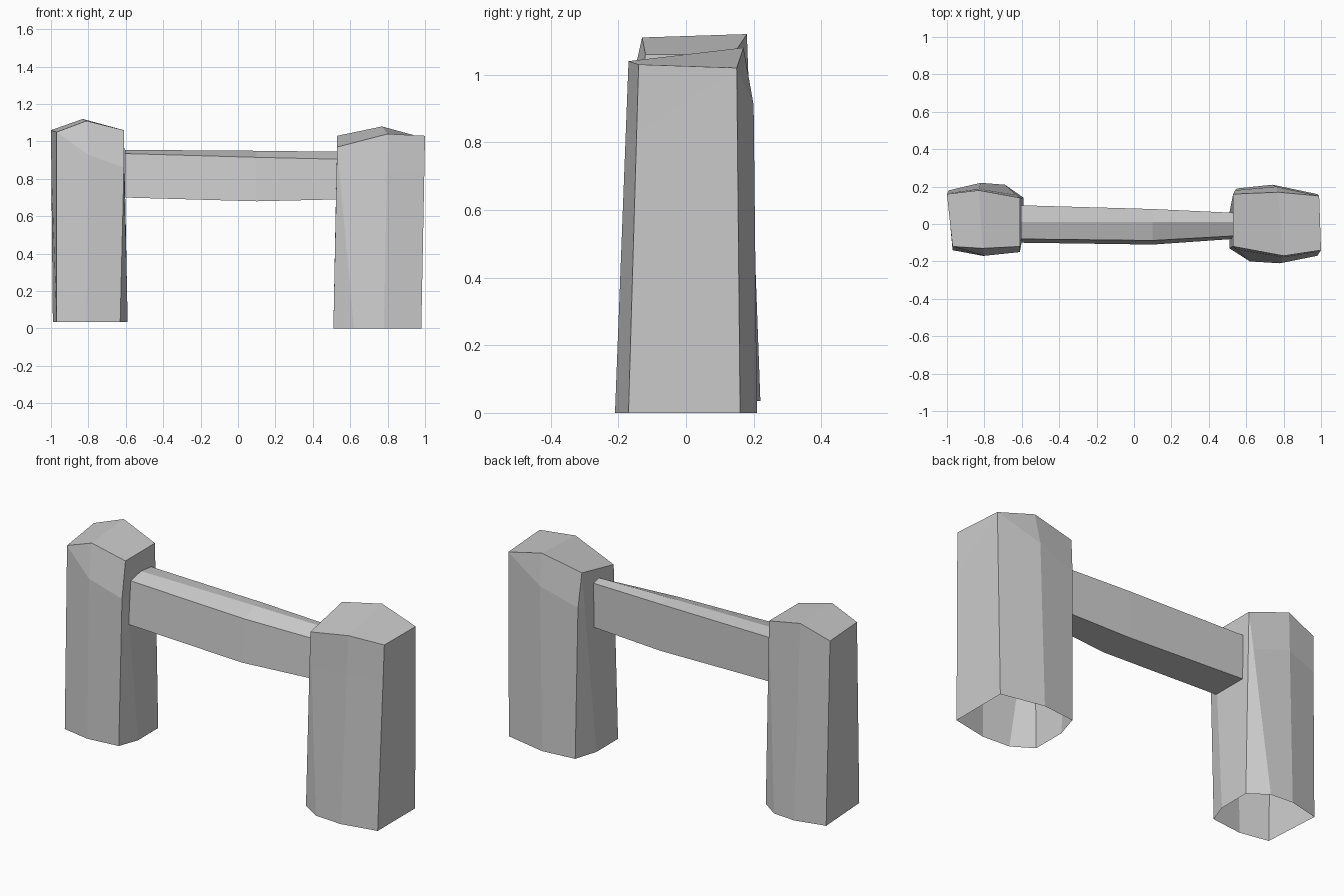
import bpy
import bmesh
from mathutils import Vector

default_cube = bpy.data.objects.get("Cube")
if default_cube:
    bpy.data.objects.remove(default_cube, do_unlink=True)

# Single stone colour
stone = bpy.data.materials.new("stone_grey")
stone.use_nodes = True
stone_colour = (0.6, 0.6, 0.6, 1.0)
stone.diffuse_color = stone_colour
stone.node_tree.nodes["Principled BSDF"].inputs["Base Color"].default_value = stone_colour


def add_face(bm, cache, points):
    """Add a face, merging points that coincide and skipping collapsed faces."""
    corners = []
    for point in points:
        key = tuple(round(value, 4) for value in point)
        if key not in cache:
            cache[key] = bm.verts.new(key)
        if cache[key] not in corners:
            corners.append(cache[key])
    if len(corners) > 2:
        bm.faces.new(corners)


def loft(name, rings, caps):
    """Skin a stack of equal-length rings, then add the listed cap polygons."""
    bm = bmesh.new()
    cache = {}
    for lower, upper in zip(rings, rings[1:]):
        count = len(lower)
        for i in range(count):
            j = (i + 1) % count
            add_face(bm, cache, (lower[i], lower[j], upper[j], upper[i]))
    for cap in caps:
        add_face(bm, cache, cap)
    bmesh.ops.recalc_face_normals(bm, faces=bm.faces[:])
    mesh = bpy.data.meshes.new(name)
    bm.to_mesh(mesh)
    bm.free()
    mesh.materials.append(stone)
    obj = bpy.data.objects.new(name, mesh)
    bpy.context.collection.objects.link(obj)
    return obj


def standing_stone(name, base, foot, crown, corner_bend, middle_bend):
    """Open-bottomed post with a ridged top and one chipped shoulder."""
    # Crown corners: outer pair, ridge end, inner pair, ridge end
    outer_a, outer_b, ridge_b, inner_b, inner_a, ridge_a = map(Vector, crown)
    top = [outer_a, outer_b, ridge_b, inner_b, inner_b, inner_a, inner_a, ridge_a]
    bottom = [Vector((x, y, base)) for x, y in foot]
    # The shoulder ring meets the crown at its first corner
    shoulder = [low.lerp(high, 0.8) for low, high in zip(bottom, top)]
    shoulder[0] = outer_a
    shoulder[-2] = Vector(corner_bend)
    shoulder[-1] = Vector(middle_bend)
    caps = [(outer_a, outer_b, ridge_b, ridge_a),
            (ridge_b, inner_b, inner_a, ridge_a)]
    return loft(name, [bottom, shoulder, top], caps)


# Right post, chipped on its front shoulder
standing_stone(
    "right_post", 0.035,
    foot=[(-.97, -.14), (-.99, .18), (-.82, .22), (-.69, .21),
          (-.59, .14), (-.59, -.04), (-.63, -.15), (-.81, -.17)],
    crown=[(-.97, -.12, 1.05), (-1, .16, 1.06), (-.83, .18, 1.12),
           (-.61, .14, 1.06), (-.61, -.12, 1.06), (-.81, -.13, 1.11)],
    corner_bend=(-.61, -.15, .86), middle_bend=(-.8, -.17, .93))

# Left post, chipped on its back shoulder
standing_stone(
    "left_post", 0,
    foot=[(.98, .16), (.98, -.17), (.78, -.21), (.62, -.2),
          (.51, -.13), (.51, .06), (.55, .19), (.74, .21)],
    crown=[(.99, .15, 1.02), (1, -.14, 1.03), (.8, -.17, 1.04),
           (.53, -.12, .97), (.53, .16, 1.03), (.77, .17, 1.08)],
    corner_bend=(.54, .18, .84), middle_bend=(.76, .2, .91))


# Crossbeam: five-sided section, tapering towards the left post
def beam_section(x, front, back, bottom, eave, ridge):
    return [Vector((x, front, bottom)), Vector((x, front * .8, eave)),
            Vector((x, .01, ridge)), Vector((x, back, ridge - .01)),
            Vector((x, back, bottom))]


beam = [beam_section(-.605, -.1, .1, .7, .935, .955),
        beam_section(.1, -.11, .08, .68, .915, .95),
        beam_section(.53, -.08, .06, .69, .905, .945)]
loft("crossbeam", beam, [beam[0], beam[-1]])
